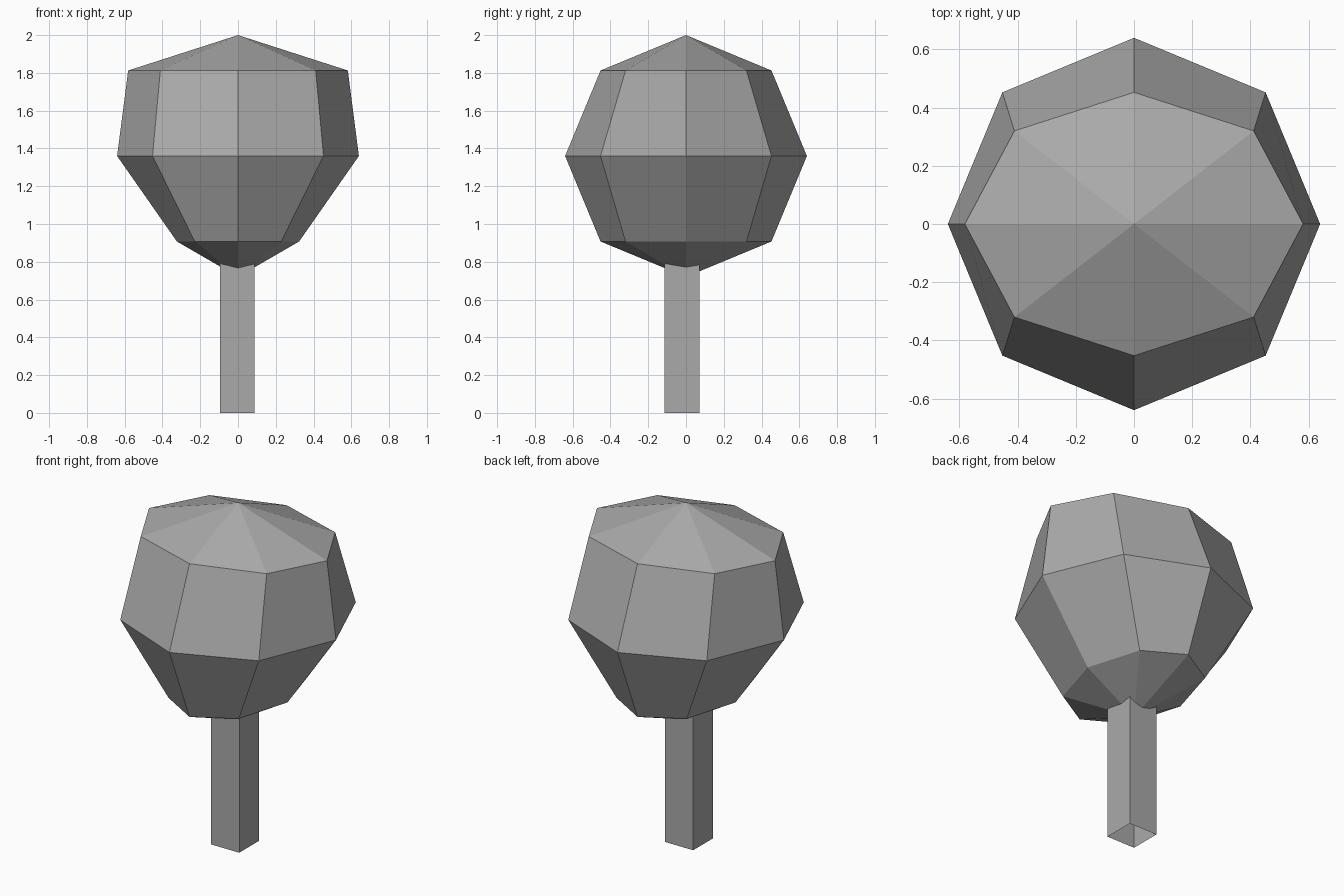
import bpy
import bmesh
from mathutils import Matrix, Vector

cube = bpy.data.objects.get("Cube")
if cube:
    bpy.data.objects.remove(cube, do_unlink=True)

GREY = (0.4, 0.4, 0.4, 1.0)
grey = bpy.data.materials.new("plain grey")
grey.use_nodes = True
grey.diffuse_color = GREY
grey.node_tree.nodes["Principled BSDF"].inputs["Base Color"].default_value = GREY


def add_part(name, bm):
    bmesh.ops.recalc_face_normals(bm, faces=bm.faces)
    mesh = bpy.data.meshes.new(name)
    bm.to_mesh(mesh)
    bm.free()
    mesh.materials.append(grey)
    obj = bpy.data.objects.new(name, mesh)
    bpy.context.collection.objects.link(obj)


# Crown: eight-sided ball, upper ring widened and lower ring narrowed along x
RADIUS = 0.64
bm = bmesh.new()
bmesh.ops.create_uvsphere(bm, u_segments=8, v_segments=4, radius=RADIUS)
for v in bm.verts:
    if v.co.z > 0.1:
        v.co.x *= 1.285
    elif v.co.z < -0.1:
        v.co.x *= 0.715
bmesh.ops.translate(bm, verts=bm.verts, vec=(0, 0, 2 - RADIUS))
add_part("crown", bm)

# Trunk: square tube, open at both ends, set slightly off centre
TOP = 0.88
bm = bmesh.new()
bmesh.ops.create_cube(bm, size=1, matrix=Matrix.LocRotScale(
    Vector((-0.004, -0.022, TOP / 2)), None, Vector((0.185, 0.185, TOP))))
bm.normal_update()
ends = [f for f in bm.faces if abs(f.normal.z) > 0.5]
bmesh.ops.delete(bm, geom=ends, context="FACES_ONLY")
add_part("trunk", bm)
